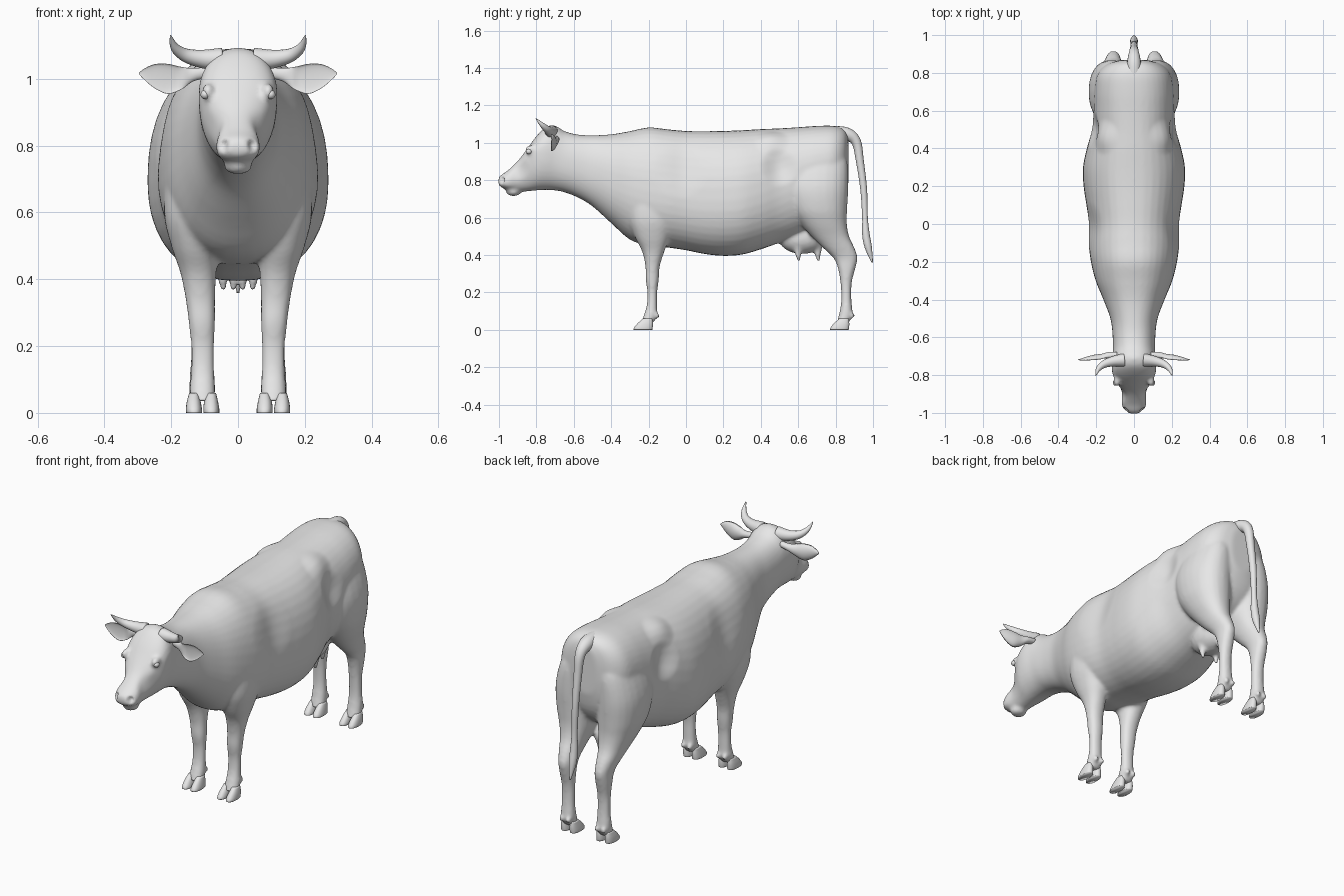
import bpy, bmesh, math
from mathutils import Vector, Matrix

if "Cube" in bpy.data.objects:
    bpy.data.objects.remove(bpy.data.objects["Cube"])

hide = bpy.data.materials.new("grey_hide")
hide.diffuse_color = (0.8, 0.8, 0.8, 1)
hide.use_nodes = True
hide.node_tree.nodes["Principled BSDF"].inputs["Base Color"].default_value = hide.diffuse_color


def spline(keys, steps=4):
    """Catmull-Rom interpolation through tuples of any length."""
    out = []
    for i in range(len(keys) - 1):
        a, b = keys[max(i - 1, 0)], keys[i]
        c, d = keys[i + 1], keys[min(i + 2, len(keys) - 1)]
        for s in range(steps):
            t = s / steps
            out.append([0.5 * (2 * q + (r - p) * t + (2 * p - 5 * q + 4 * r - w) * t * t
                        + (3 * q - p - 3 * r + w) * t ** 3) for p, q, r, w in zip(a, b, c, d)])
    return out + [list(keys[-1])]


def angles(n):
    return [(math.cos(2 * math.pi * k / n), math.sin(2 * math.pi * k / n)) for k in range(n)]


def sgnpow(v, p):
    return math.copysign(abs(v) ** p, v)


def loft(bm, rings):
    """Closed skin over a list of rings, added to bm."""
    vs = [[bm.verts.new(p) for p in r] for r in rings]
    n = len(vs[0])
    for a, b in zip(vs, vs[1:]):
        for k in range(n):
            bm.faces.new((a[k], a[(k + 1) % n], b[(k + 1) % n], b[k]))
    bm.faces.new(vs[0][::-1])
    bm.faces.new(vs[-1])


def ball(bm, centre, radii):
    m = Matrix.Translation(centre) @ Matrix.Diagonal((*radii, 1))
    bmesh.ops.create_uvsphere(bm, u_segments=20, v_segments=12, radius=1, matrix=m)


def column(bm, side, keys, p=0.9, steps=4):
    """Upright limb from (z, x inner, x outer, y front, y back) sections."""
    rings = []
    for z, x0, x1, y0, y1 in spline(keys, steps):
        rings.append([(side * ((x0 + x1) / 2 + (x1 - x0) / 2 * sgnpow(c, p)),
                       (y0 + y1) / 2 + (y1 - y0) / 2 * sgnpow(s, p), z) for c, s in angles(24)])
    loft(bm, rings)


def tube(bm, side, keys, ref):
    """Round tapering tube from (x, y, z, radius) points."""
    pts, rings = spline(keys, 6), []
    for i, (x, y, z, r) in enumerate(pts):
        t = Vector(pts[min(i + 1, len(pts) - 1)][:3]) - Vector(pts[max(i - 1, 0)][:3])
        a = t.cross(Vector(ref)).normalized()
        b = t.cross(a).normalized()
        ring = [Vector((x, y, z)) + r * (c * a + s * b) for c, s in angles(16)]
        rings.append([(side * v.x, v.y, v.z) for v in ring])
    loft(bm, rings)


def finish(bm, name):
    bmesh.ops.recalc_face_normals(bm, faces=bm.faces)
    me = bpy.data.meshes.new(name)
    bm.to_mesh(me)
    bm.free()
    me.materials.append(hide)
    me.shade_smooth()
    ob = bpy.data.objects.new(name, me)
    bpy.context.collection.objects.link(ob)
    return ob


# Torso, neck and head: (y, bottom, top, height of widest point, half width)
trunk = [(-1.003, .775, .812, .793, .03), (-.985, .76, .83, .79, .052), (-.955, .75, .85, .79, .066),
         (-.9, .738, .902, .82, .064), (-.85, .74, .967, .90, .086), (-.8, .745, 1.035, .94, .112),
         (-.75, .748, 1.083, .95, .118), (-.7, .745, 1.092, .93, .113), (-.65, .735, 1.062, .9, .112),
         (-.58, .708, 1.044, .88, .114), (-.5, .66, 1.04, .85, .125), (-.4, .57, 1.045, .8, .162),
         (-.3, .482, 1.062, .77, .203), (-.2, .45, 1.082, .74, .228), (-.1, .44, 1.072, .72, .24),
         (0, .425, 1.063, .7, .238), (.1, .405, 1.062, .69, .252), (.2, .395, 1.063, .69, .267),
         (.3, .402, 1.067, .7, .27), (.4, .43, 1.073, .73, .25), (.5, .465, 1.077, .77, .222),
         (.6, .5, 1.083, .82, .215), (.7, .55, 1.09, .86, .21), (.79, .6, 1.09, .88, .195),
         (.845, .68, 1.07, .89, .145), (.868, .78, 1.03, .9, .07)]
bm = bmesh.new()
rings = []
for y, lo, hi, mid, hw in spline(trunk):
    rings.append([(hw * sgnpow(c, .88), y, mid + (hi - mid if s > 0 else mid - lo) * sgnpow(s, .9))
                  for c, s in angles(40)])
loft(bm, rings)

# Lower lip and udder with teats
ball(bm, (0, -.922, .738), (.042, .04, .024))
ball(bm, (0, .62, .49), (.085, .125, .085))
for x, y in ((.045, .6), (.014, .705)):
    for side in (1, -1):
        tube(bm, side, [(x, y, .46, .028), (x, y, .41, .018), (x, y + .003, .365, .009)], (1, 0, 0))

# Limbs: (z, x inner, x outer, y front, y back)
front_leg = [(.85, .06, .17, -.26, -.11), (.75, .05, .212, -.3, -.08), (.6, .05, .222, -.305, -.06),
             (.5, .056, .2, -.275, -.085), (.42, .065, .173, -.235, -.115), (.34, .068, .157, -.217, -.14),
             (.27, .068, .148, -.216, -.145), (.2, .071, .141, -.206, -.154), (.13, .071, .141, -.21, -.154),
             (.08, .068, .144, -.225, -.155), (.035, .068, .144, -.24, -.175)]
hind_leg = [(.98, .05, .15, .62, .82), (.9, .02, .2, .55, .862), (.77, .01, .238, .53, .868),
            (.65, .012, .234, .56, .862), (.57, .025, .212, .61, .86), (.5, .045, .185, .67, .872),
            (.44, .06, .165, .73, .9), (.385, .068, .15, .787, .917), (.33, .07, .147, .812, .906),
            (.25, .073, .142, .826, .886), (.16, .073, .142, .83, .884), (.09, .068, .146, .82, .89),
            (.035, .068, .146, .805, .87)]
for side in (1, -1):
    column(bm, side, front_leg)
    column(bm, side, hind_leg)
    for y in (-.158, .885):
        for dx in (-.02, .02):  # dewclaws
            ball(bm, (side * (.106 + dx), y, .075), (.014, .018, .018))
    # Brow and eyelid swelling
    ball(bm, (side * .09, -.83, .962), (.018, .032, .026))
raw = finish(bm, "raw_body")

# Fuse the parts into one smooth skin
fuse = raw.modifiers.new("fuse", 'REMESH')
fuse.mode = 'VOXEL'
fuse.voxel_size = .0095
soft = raw.modifiers.new("soften", 'SMOOTH')
soft.factor, soft.iterations = .5, 7
bpy.context.view_layer.update()
skin = bpy.data.meshes.new_from_object(raw.evaluated_get(bpy.context.evaluated_depsgraph_get()))
bpy.data.objects.remove(raw)

# Sculpted dents and bumps: (centre, radius, push)
dabs = [((.042, -.985, .80), .024, (-.006, .018, 0)),     # nostril
        ((.15, .46, 1.0), .1, (.012, 0, .012)),           # hip bone
        ((.22, .5, .87), .11, (-.02, 0, -.004)),          # flank hollow
        ((.2, -.03, .85), .16, (-.012, 0, 0)),            # behind the shoulder
        ((.09, -.9, .86), .07, (-.008, 0, 0))]            # cheek
for v in skin.vertices:
    side = 1 if v.co.x >= 0 else -1
    p = Vector((abs(v.co.x), v.co.y, v.co.z))
    for c, r, push in dabs:
        d = (p - Vector(c)).length / r
        if d < 1:
            w = (1 - d * d) ** 2
            v.co += Vector((side * push[0], push[1], push[2])) * w
skin.materials.clear()
skin.materials.append(hide)
skin.shade_smooth()
body = bpy.data.objects.new("body", skin)
bpy.context.collection.objects.link(body)

# Cloven hooves, two toes per foot
for label, y in (("front", -.18), ("hind", .87)):
    bm = bmesh.new()
    for side in (1, -1):
        for x in (.056, .108):
            column(bm, side, [(0, x, x + .047, y - .1, y), (.012, x, x + .048, y - .097, y + .002),
                              (.035, x + .004, x + .045, y - .078, y + .003),
                              (.06, x + .01, x + .038, y - .05, y)], .85, 3)
    ob = finish(bm, label + "_hooves")

# Horns
bm = bmesh.new()
for side in (1, -1):
    tube(bm, side, [(.05, -.72, 1.057, .036), (.11, -.727, 1.06, .027), (.16, -.743, 1.072, .02),
                    (.19, -.77, 1.096, .013), (.202, -.803, 1.13, .002)], (0, 1, 1))
finish(bm, "horns")

# Cupped ears: (x, y, z, half height, depth)
ear = [(.09, -.695, 1.02, .016, .018), (.135, -.7, 1.012, .02, .022), (.17, -.715, 1.002, .034, .028),
       (.21, -.72, 1.0, .045, .028), (.25, -.722, 1.008, .036, .02), (.28, -.722, 1.014, .017, .01),
       (.297, -.72, 1.016, .002, .003)]
bm = bmesh.new()
for side in (1, -1):
    rings = []
    for x, y, z, h, d in spline(ear):
        cup = .55 * min(1, max(0, (x - .13) / .05))
        rings.append([(side * x, y + d * (s if s > 0 else -s * cup + s * (1 - cup) * .6), z + h * c)
                      for c, s in angles(20)])
    loft(bm, rings)
finish(bm, "ears")

# Eyes
bm = bmesh.new()
for side in (1, -1):
    ball(bm, (side * .098, -.84, .953), (.014, .016, .014))
finish(bm, "eyes")

# Tail with tuft
bm = bmesh.new()
tube(bm, 1, [(0, .78, 1.05, .04), (0, .86, 1.045, .036), (0, .91, 1.005, .026), (0, .93, .9, .021),
             (0, .95, .75, .018), (0, .957, .6, .015), (0, .962, .51, .02), (0, .975, .44, .019),
             (0, .996, .36, .004)], (1, 0, 0))
finish(bm, "tail")
